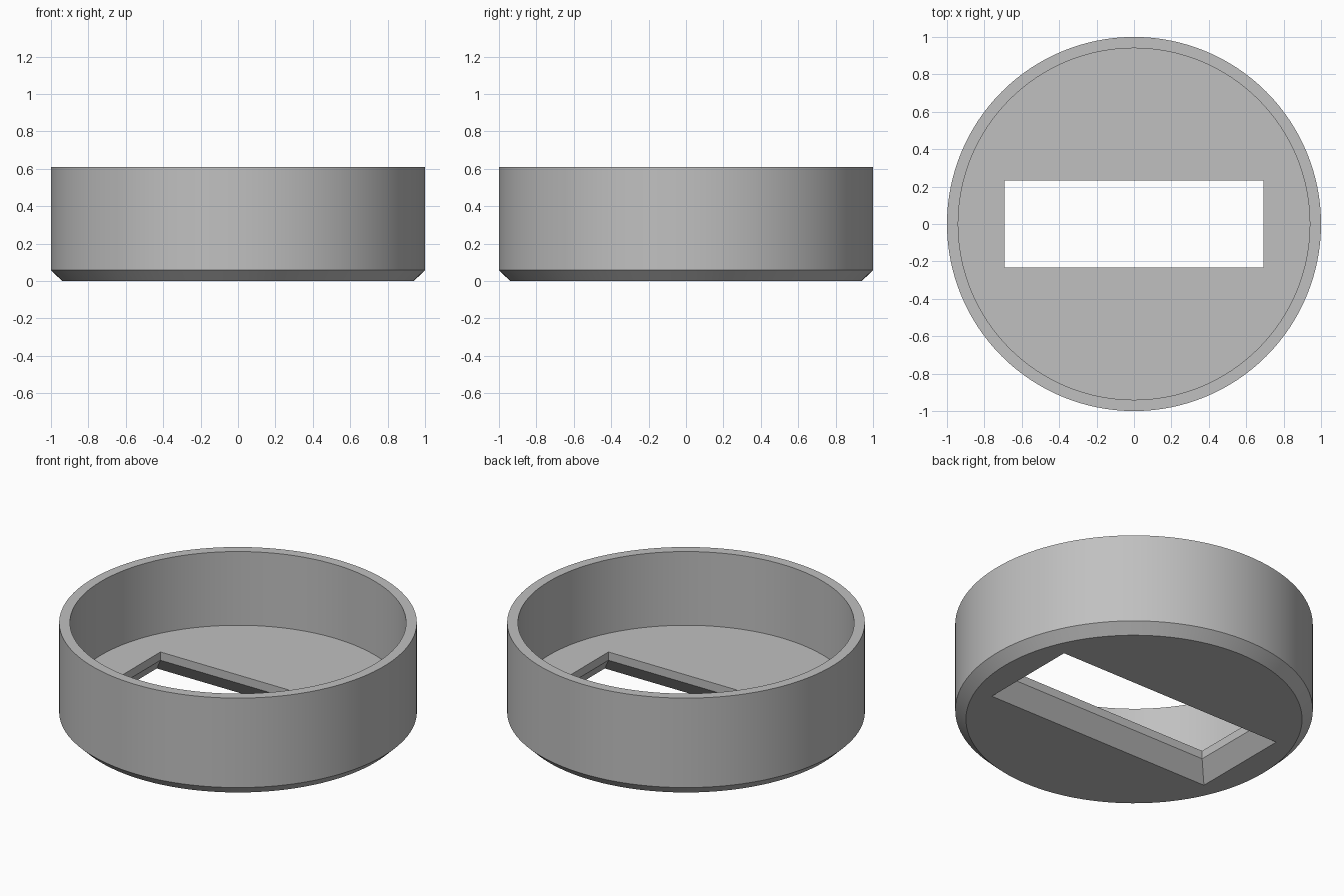
import bpy, bmesh, math

old = bpy.data.objects.get("Cube")
if old:
    bpy.data.objects.remove(old, do_unlink=True)

HEIGHT, FLOOR, CHAMFER = 0.61, 0.155, 0.058
INNER_R = 0.94
SEGMENTS = 128

grey = bpy.data.materials.new("plain grey")
grey.use_nodes = True
colour = (0.53, 0.53, 0.53, 1)
grey.diffuse_color = colour
grey.node_tree.nodes["Principled BSDF"].inputs["Base Color"].default_value = colour


def make_object(name, bm):
    bmesh.ops.recalc_face_normals(bm, faces=bm.faces)
    mesh = bpy.data.meshes.new(name)
    bm.to_mesh(mesh)
    bm.free()
    mesh.materials.append(grey)
    obj = bpy.data.objects.new(name, mesh)
    bpy.context.collection.objects.link(obj)
    return obj


def loft(name, rings):
    """Skin a stack of closed point loops and cap both ends."""
    bm = bmesh.new()
    loops = [[bm.verts.new(p) for p in ring] for ring in rings]
    for a, b in zip(loops, loops[1:]):
        for i in range(len(a)):
            j = (i + 1) % len(a)
            bm.faces.new((a[i], a[j], b[j], b[i]))
    bm.faces.new(loops[0])
    bm.faces.new(loops[-1])
    return make_object(name, bm)


def circle(r, z):
    steps = [math.tau * i / SEGMENTS for i in range(SEGMENTS)]
    return [(r * math.cos(a), r * math.sin(a), z) for a in steps]


def rectangle(x, y, z):
    return [(-x, -y, z), (x, -y, z), (x, y, z), (-x, y, z)]


# Round cup: chamfered foot, outer wall, rim, inner wall, floor
cup = loft("round_cup", [
    circle(INNER_R, 0), circle(1, CHAMFER), circle(1, HEIGHT),
    circle(INNER_R, HEIGHT), circle(INNER_R, FLOOR)])

# Slot cutter: straight at the floor, flaring out towards the underside
SLOT_X, SLOT_Y, FLARE, LIP = 0.692, 0.232, 0.082, 0.104
slope = FLARE / LIP
below = 0.05
cutter = loft("slot_cutter", [
    rectangle(SLOT_X + FLARE + slope * below, SLOT_Y + FLARE + slope * below, -below),
    rectangle(SLOT_X, SLOT_Y, LIP),
    rectangle(SLOT_X, SLOT_Y, FLOOR + below)])
cutter.hide_render = True

# Cut the slot through the floor
cut = cup.modifiers.new("slot", "BOOLEAN")
cut.operation = "DIFFERENCE"
cut.solver = "EXACT"
cut.object = cutter
bpy.ops.object.select_all(action="DESELECT")
bpy.context.view_layer.objects.active = cup
cup.select_set(True)
bpy.ops.object.modifier_apply(modifier=cut.name)
bpy.data.objects.remove(cutter, do_unlink=True)

# Smooth the round walls, keep the edges crisp
bpy.ops.object.shade_smooth_by_angle(angle=math.radians(25))
